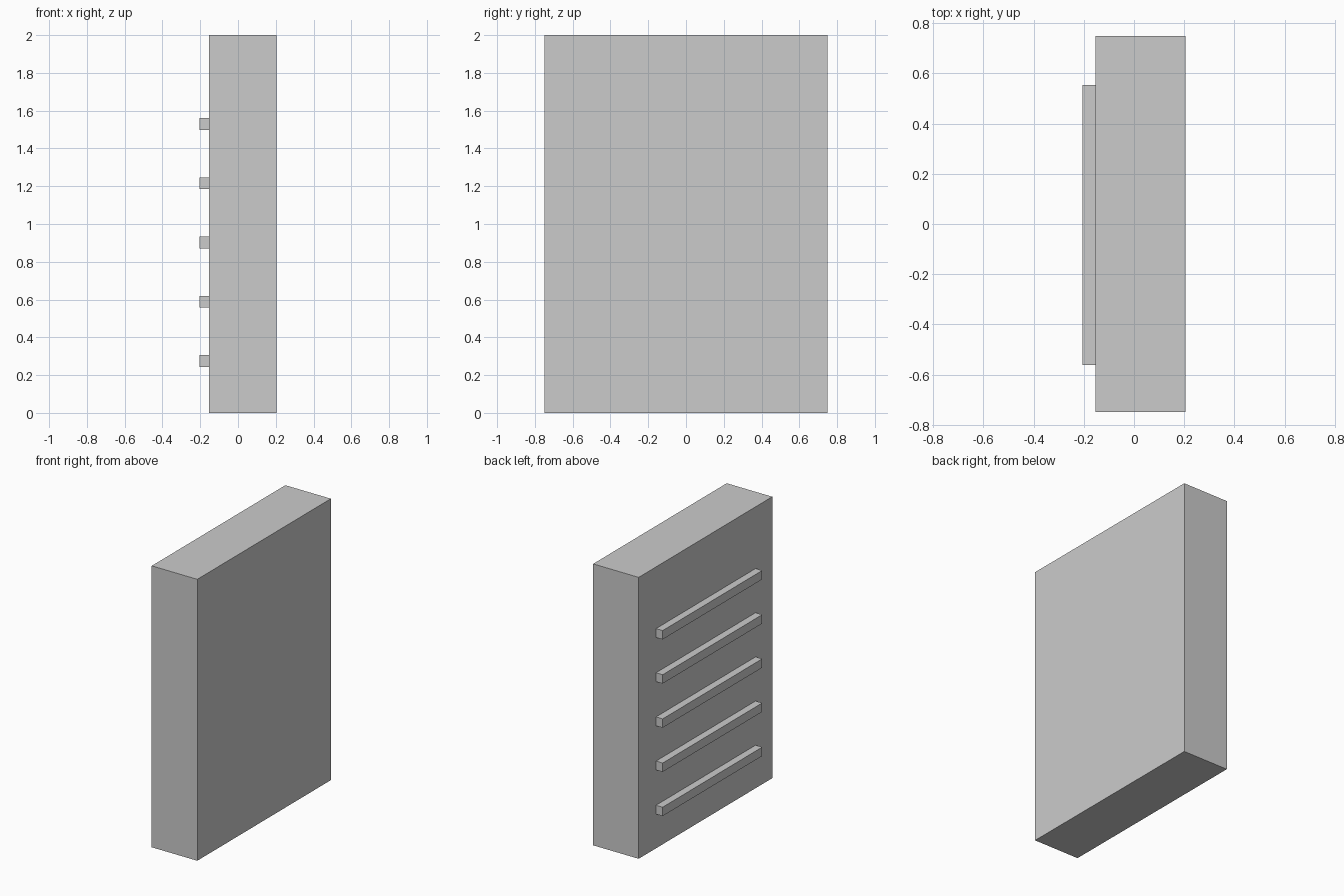
import bpy

if "Cube" in bpy.data.objects:
    bpy.data.objects.remove(bpy.data.objects["Cube"])


def box(name, lo, hi):
    """Axis-aligned box spanning two opposite corners."""
    centre = [(a + b) / 2 for a, b in zip(lo, hi)]
    bpy.ops.mesh.primitive_cube_add(size=1, location=centre)
    obj = bpy.context.object
    obj.name = name
    obj.scale = [b - a for a, b in zip(lo, hi)]
    bpy.ops.object.transform_apply(location=False, rotation=False, scale=True)
    return obj


# Main upright slab
box("body_panel", (-0.153, -0.75, 0), (0.205, 0.75, 2.0))

# Five horizontal bars on the left face
for i in range(5):
    z = 0.243 + i * 0.3138
    box(f"horizontal_bar_{i + 1}", (-0.205, -0.563, z), (-0.153, 0.555, z + 0.063))
